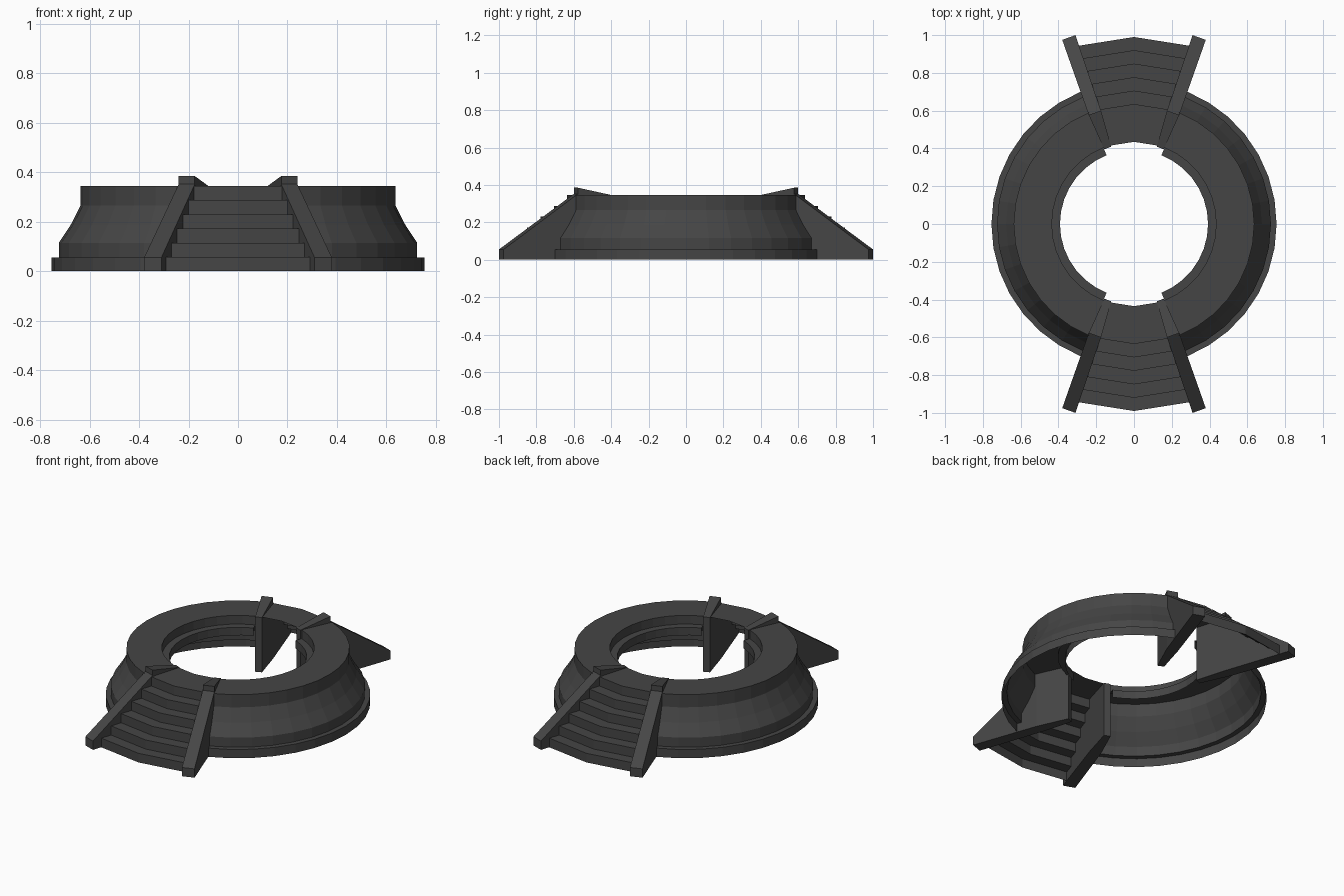
import bpy, bmesh, math

if "Cube" in bpy.data.objects:
    bpy.data.objects.remove(bpy.data.objects["Cube"])

dark = bpy.data.materials.new("dark_stone")
dark.diffuse_color = (0.06, 0.06, 0.06, 1)
dark.use_nodes = True
dark.node_tree.nodes["Principled BSDF"].inputs["Base Color"].default_value = dark.diffuse_color


def make_object(name, verts, faces, mirror, fix_normals=False):
    """Build a flat-shaded mesh and mirror it about the chosen world axes."""
    mesh = bpy.data.meshes.new(name)
    mesh.from_pydata(verts, [], faces)
    if fix_normals:
        bm = bmesh.new()
        bm.from_mesh(mesh)
        bmesh.ops.recalc_face_normals(bm, faces=bm.faces[:])
        bm.to_mesh(mesh)
        bm.free()
    mesh.materials.append(dark)
    obj = bpy.data.objects.new(name, mesh)
    bpy.context.collection.objects.link(obj)
    mod = obj.modifiers.new("Mirror", 'MIRROR')
    mod.use_axis = mirror
    mod.use_mirror_merge = False
    return obj


def sweep(name, profile, start, end, steps, mirror):
    """Turn an open (radius, z) profile around z between two angles."""
    verts, faces = [], []
    n = steps + 1
    for r, z in profile:
        for j in range(n):
            a = math.radians(start + (end - start) * j / steps)
            verts.append((r * math.cos(a), r * math.sin(a), z))
    for i in range(len(profile) - 1):
        for j in range(steps):
            a = i * n + j
            faces.append((a, a + 1, a + n + 1, a + n))
    return make_object(name, verts, faces, mirror)


# Hollow ring: flange, coved outer wall, flat top and inner ledge
ring_profile = [(0.755, 0), (0.755, 0.055), (0.725, 0.055), (0.725, 0.115),
                (0.677, 0.187), (0.637, 0.265), (0.637, 0.345), (0.435, 0.345),
                (0.435, 0.29), (0.392, 0.29), (0.392, 0.24)]
sweep("ring", ring_profile, -68.2, 68.2, 14, (True, False, False))

# Stairs: six risers, the last tread is the landing
rise = 0.345 / 6
radii = [0.99, 0.92, 0.849, 0.777, 0.706, 0.635, 0.435]
stair_profile = [(radii[0], 0)]
for k in range(6):
    stair_profile += [(radii[k], rise * (k + 1)), (radii[k + 1], rise * (k + 1))]
sweep("stairs", stair_profile, 270 - 18, 270 + 18, 2, (False, True, False))

# Stair side walls: landing end, post, foot as (stair side, ring side) pairs
stations = [((0.12, -0.41), (0.157, -0.395)),
            ((0.175, -0.60), (0.24, -0.578)),
            ((0.31, -1.0), (0.38, -0.975))]
outline = [(0, 0), (0, 0.345), (1, 0.385), (1, 0.352), (2, 0.055), (2, 0), (1, 0)]
verts = [(*stations[s][side], z) for side in (0, 1) for s, z in outline]
n = len(outline)
faces = [(i, (i + 1) % n, (i + 1) % n + n, i + n) for i in range(n)]
for off in (0, n):
    faces += [tuple(i + off for i in f) for f in ((0, 1, 2, 3, 6), (6, 3, 4, 5))]
make_object("stair_side_walls", verts, faces, (True, True, False), fix_normals=True)
